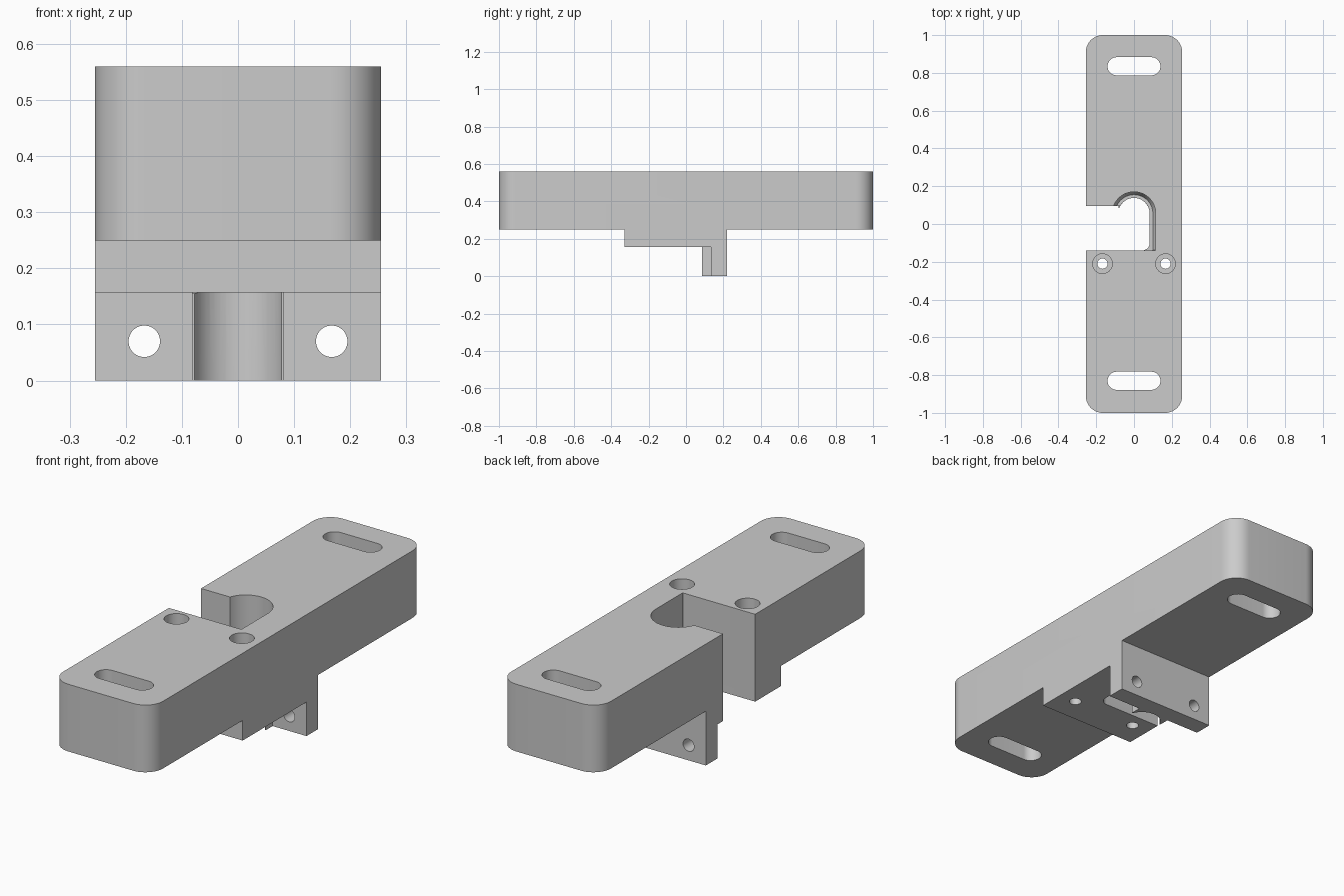
import bpy
import bmesh
from math import pi, sin, cos, asin, radians
from mathutils import Matrix

default = bpy.data.objects.get("Cube")
if default:
    bpy.data.objects.remove(default, do_unlink=True)

HALF_W, TOP, DECK, STEP = 0.255, 0.56, 0.25, 0.157
grey = bpy.data.materials.new("plain grey")
grey.use_nodes = True
grey.diffuse_color = (0.6, 0.6, 0.6, 1)
grey.node_tree.nodes["Principled BSDF"].inputs["Base Color"].default_value = (0.6, 0.6, 0.6, 1)


def arc(cx, cy, r, a0, a1, n=12):
    """Points along an arc, angles in radians."""
    return [(cx + r * cos(a0 + (a1 - a0) * i / n), cy + r * sin(a0 + (a1 - a0) * i / n))
            for i in range(n + 1)]


def rounded(w, h, r, cx=0, cy=0):
    """Rounded rectangle given by half sizes."""
    pts = []
    for k, (sx, sy) in enumerate([(1, 1), (-1, 1), (-1, -1), (1, -1)]):
        pts += arc(cx + sx * (w - r), cy + sy * (h - r), r, k * pi / 2, (k + 1) * pi / 2)
    return pts


def rect(x0, x1, y0, y1):
    return [(x0, y0), (x1, y0), (x1, y1), (x0, y1)]


def loft(name, low, z0, z1, high=None):
    """Solid between two matching outlines."""
    bm = bmesh.new()
    a = [bm.verts.new((x, y, z0)) for x, y in low]
    b = [bm.verts.new((x, y, z1)) for x, y in high or low]
    bm.faces.new(a[::-1])
    bm.faces.new(b)
    for i in range(len(a)):
        j = (i + 1) % len(a)
        bm.faces.new((a[i], a[j], b[j], b[i]))
    bmesh.ops.recalc_face_normals(bm, faces=bm.faces)
    mesh = bpy.data.meshes.new(name)
    bm.to_mesh(mesh)
    bm.free()
    mesh.materials.append(grey)
    obj = bpy.data.objects.new(name, mesh)
    bpy.context.collection.objects.link(obj)
    return obj


def combine(target, tool, operation="DIFFERENCE"):
    """Apply a boolean and discard the tool."""
    tool.hide_render = True
    mod = target.modifiers.new("combine", "BOOLEAN")
    mod.operation, mod.solver, mod.object = operation, "EXACT", tool
    bpy.ops.object.select_all(action="DESELECT")
    bpy.context.view_layer.objects.active = target
    target.select_set(True)
    bpy.ops.object.modifier_apply(modifier=mod.name)
    bpy.data.objects.remove(tool, do_unlink=True)


def notch(r, fillet):
    """Side opening ending in a round arch."""
    cy, back, front = 0.055, 0.095, -0.14
    pts = [(-0.3, front)]
    pts += arc(r - fillet, front + fillet, fillet, -pi / 2, 0, 8)
    pts += arc(0, cy, r, 0, pi - asin((back - cy) / r), 32)
    return pts + [(-0.3, back)]


# Main bar, lower step and hanging tab
bracket = loft("mounting_bracket", rounded(HALF_W, 1, 0.09), DECK, TOP)
combine(bracket, loft("step", rect(-HALF_W, HALF_W, -0.33, 0.22), STEP, DECK + 0.1), "UNION")
combine(bracket, loft("tab", rect(-HALF_W, HALF_W, 0.135, 0.22), 0, DECK + 0.05), "UNION")
combine(bracket, loft("tab_boss", rect(-0.082, 0.082, 0.085, 0.18), 0, DECK + 0.03), "UNION")

# Stepped notch with a sloped shoulder
combine(bracket, loft("notch_top", notch(0.115, 0.003), 0.24, 0.7))
combine(bracket, loft("notch_slope", notch(0.1, 0.003), 0.21, 0.2401, notch(0.115, 0.003)))
combine(bracket, loft("notch_low", notch(0.083, 0.04), STEP - 0.002, 0.3))
combine(bracket, loft("tab_groove", rounded(0.083, 0.083, 0.0829, 0, 0.055), -0.1, 0.2))

# End slots
for y in (-0.83, 0.835):
    combine(bracket, loft("slot", rounded(0.14, 0.048, 0.0479, 0, y), 0, 1))

# Counterbored vertical holes and horizontal tab holes
for x in (-0.167, 0.167):
    combine(bracket, loft("bore", rounded(0.027, 0.027, 0.0269, x, -0.21), 0, 1))
    combine(bracket, loft("counterbore", rounded(0.052, 0.052, 0.0519, x, -0.21), DECK, 1))
    pin = loft("tab_hole", rounded(0.028, 0.028, 0.0279, x, 0.07), -0.4, 0)
    pin.data.transform(Matrix.Rotation(pi / 2, 4, "X"))
    combine(bracket, pin)

bpy.ops.object.shade_smooth_by_angle(angle=radians(30))
